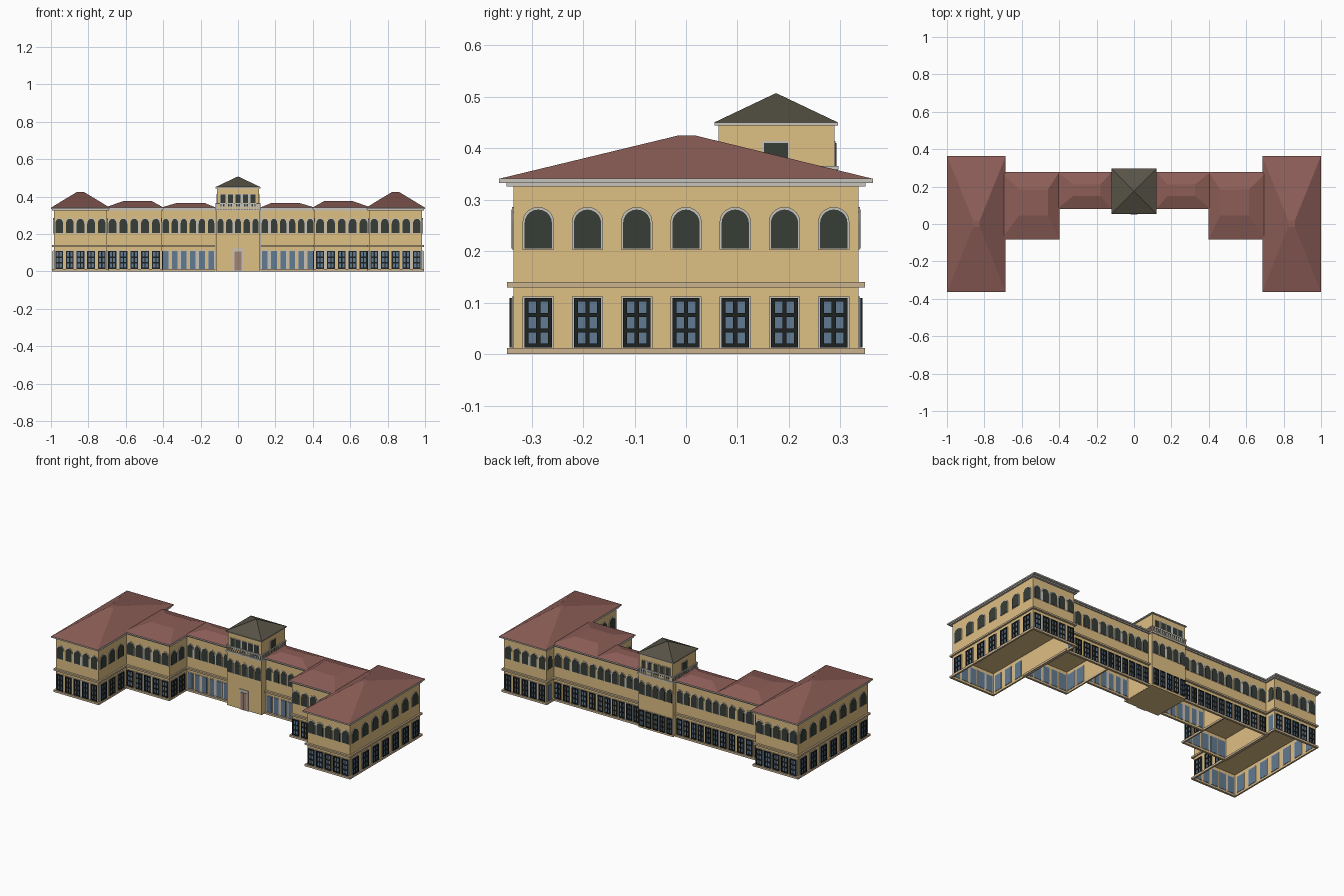
import bpy, bmesh, math
from mathutils import Vector

if "Cube" in bpy.data.objects:
    bpy.data.objects.remove(bpy.data.objects["Cube"])


def material(name, r, g, b):
    m = bpy.data.materials.new(name)
    m.diffuse_color = [(c / 255) ** 2.2 for c in (r, g, b)] + [1]
    m.use_nodes = True
    m.node_tree.nodes["Principled BSDF"].inputs["Base Color"].default_value = m.diffuse_color
    return m


WALL = material("ochre_wall", 222, 190, 130)
BAND = material("stone_band", 202, 178, 142)
TRIM = material("pale_trim", 198, 194, 186)
ROOF = material("red_tile", 140, 94, 88)
SLATE = material("dark_tile", 88, 84, 72)
DARK = material("dark_opening", 58, 64, 58)
FRAME = material("black_frame", 34, 38, 36)
GLASS = material("blue_glass", 98, 122, 146)
DOOR = material("door_wood", 165, 130, 110)

parts = {}


def mesh(name, mat):
    """One bmesh collects all pieces of a named part."""
    return parts.setdefault(name, (bmesh.new(), mat))[0]


def loft(bm, low, high, bottom=True, top=True):
    a = [bm.verts.new(p) for p in low]
    b = [bm.verts.new(p) for p in high]
    n = len(a)
    for i in range(n):
        bm.faces.new((a[i], a[(i + 1) % n], b[(i + 1) % n], b[i]))
    if bottom:
        bm.faces.new(a[::-1])
    if top:
        bm.faces.new(b)


def rect(x0, x1, y0, y1, z):
    return [(x0, y0, z), (x1, y0, z), (x1, y1, z), (x0, y1, z)]


def box(bm, x0, x1, y0, y1, z0, z1, **caps):
    loft(bm, rect(x0, x1, y0, y1, z0), rect(x0, x1, y0, y1, z1), **caps)


class Face:
    """Wall plane running from p to q, outward side on the right."""
    def __init__(self, p, q):
        self.p = Vector((*p, 0))
        d = Vector((*q, 0)) - self.p
        self.len, self.u = d.length, d.normalized()
        self.n = Vector((self.u.y, -self.u.x, 0))

    def plate(self, bm, outline, n0, n1):
        def at(n):
            return [self.p + self.u * u + self.n * n + Vector((0, 0, z)) for u, z in outline]
        loft(bm, at(n1), at(n0))

    def panel(self, bm, c, w, z0, z1, n1, n0=-0.002):
        self.plate(bm, [(c - w / 2, z0), (c - w / 2, z1), (c + w / 2, z1), (c + w / 2, z0)], n0, n1)


def arch(c, w, z0, z1, z2):
    """Rectangle with elliptical head springing at z1, crown at z2."""
    head = [(c - w / 2 * math.cos(math.pi * i / 10), z1 + (z2 - z1) * math.sin(math.pi * i / 10))
            for i in range(11)]
    return [(c - w / 2, z0)] + head + [(c + w / 2, z0)]


def arched_window(pre, f, c, w):
    f.plate(mesh(pre + "arch_trim", TRIM), arch(c, w + .008, .203, .257, .286), -.002, .003)
    f.plate(mesh(pre + "arch_opening", DARK), arch(c, w, .205, .255, .281), -.003, .0045)


def framed_window(pre, f, c, w):
    f.panel(mesh(pre + "window_trim", TRIM), c, w + .008, .012, .112, .003)
    f.panel(mesh(pre + "window_glass", GLASS), c, w, .013, .109, .0045, -.003)
    bars = mesh(pre + "window_bars", FRAME)
    t = w * .15
    for k in (-1, 0, 1):
        f.panel(bars, c + k * (w - t) / 2, t, .013, .109, .008, .003)
    for z in (.013, .0425, .0725, .102):
        f.panel(bars, c, w, z, z + .0075, .0075, .003)


def plain_window(pre, f, c, w):
    f.panel(mesh(pre + "window_trim", TRIM), c, w + .006, .012, .112, .002)
    f.panel(mesh(pre + "plain_glass", GLASS), c, w * .85, .013, .108, .004, -.003)


def windows(pre, p, q, count, lower=framed_window, upper=arched_window):
    f = Face(p, q)
    step = f.len / count
    w = min(.053, step * .72)
    for i in range(count):
        for make in (lower, upper):
            if make:
                make(pre, f, step * (i + .5), w)


def frustum(bm, x0, x1, y0, y1, z0, top, z1):
    loft(bm, rect(x0, x1, y0, y1, z0), rect(*top, z1))


def block(name, x0, x1, y0, y1, ox, oy, top, ztop):
    """Two-storey wing: open ground floor shell, slab bands, cornice, hip roof."""
    wall = mesh("side_" + name + "_walls", WALL)
    box(wall, x0, x1, y0, y1, 0, .13, bottom=False, top=False)
    box(wall, x0, x1, y0, y1, .13, .33)
    band = mesh("side_" + name + "_bands", BAND)
    b, c = ox * .7, .013
    box(band, x0 - b, x1 + b, y0 - c, y1 + c, .13, .14)
    for ya, yb in ((y0 - c, y0), (y1, y1 + c)):
        box(band, x0 - b, x1 + b, ya, yb, 0, .012)
    for xa, xb in ((x0 - b, x0), (x1, x1 + b)):
        box(band, xa, xb, y0, y1, 0, .012)
    eave = mesh("side_" + name + "_cornice", TRIM)
    box(eave, x0 - b, x1 + b, y0 - oy * .5, y1 + oy * .5, .326, .334)
    box(eave, x0 - ox, x1 + ox, y0 - oy, y1 + oy, .333, .341)
    frustum(mesh("side_" + name + "_roof", ROOF), x0 - ox, x1 + ox, y0 - oy, y1 + oy, .341, top, ztop)


# Right-hand wings (mirrored to the left later)
block("end_wing", .70, .985, -.335, .335, .014, .028, (.825, .86, -.015, .018), .425)
block("middle_wing", .41, .70, -.07, .265, .011, .014, (.46, .615, .045, .185), .375)
block("connector", .12, .41, .095, .265, .001, .014, (.18, .325, .15, .21), .366)

windows("side_", (.70, -.335), (.985, -.335), 5)
windows("side_", (.985, -.335), (.985, .335), 7)
windows("side_", (.985, .335), (.70, .335), 5)
windows("side_", (.70, -.085), (.70, -.335), 3)
windows("side_", (.70, .335), (.70, .28), 1, plain_window)
windows("side_", (.41, -.07), (.70, -.07), 5)
windows("side_", (.70, .265), (.41, .265), 5)
windows("side_", (.41, .08), (.41, -.07), 2)
windows("side_", (.12, .095), (.41, .095), 6, plain_window)
windows("side_", (.41, .265), (.12, .265), 6)

# Central tower
TX, T0, T1 = .117, .06, .29
box(mesh("tower_walls", WALL), -TX, TX, T0, T1, 0, .33)
box(mesh("tower_upper_walls", WALL), -.112, .112, T0 + .003, T1 - .001, .33, .447)
box(mesh("tower_cornice", TRIM), -.121, .121, .054, .296, .324, .334)
box(mesh("tower_eave", TRIM), -.12, .12, .055, .295, .444, .45)
loft(mesh("tower_roof", SLATE), rect(-.121, .121, .054, .296, .45),
     rect(-.001, .001, .174, .176, .507))
front, back = ((-TX, T0), (TX, T0)), ((TX, T1), (-TX, T1))
windows("tower_", *front, 5, None)
windows("tower_", *back, 5)

# Entrance door with surround and two leaves
f = Face(*front)
f.panel(mesh("door_surround", TRIM), TX, .06, 0, .122, .005)
f.panel(mesh("door_leaf", DOOR), TX, .04, .004, .106, .008)
f.panel(mesh("door_split", FRAME), TX, .002, .004, .106, .009)

# Belvedere windows and balustrade around the tower
RX, R0, R1 = .119, .056, .294
corners = [(-RX, R0), (RX, R0), (RX, R1), (-RX, R1)]
for i in range(4):
    r = Face(corners[i], corners[(i + 1) % 4])
    rail = mesh("tower_balustrade", TRIM)
    r.panel(rail, r.len / 2, r.len, .359, .366, .002, -.003)
    for k in range(17):
        r.panel(rail, r.len * (k + .5) / 17, .006, .334, .359, .001, -.002)
    along_x = i % 2 == 0
    inset = Face(*[((-.112, T0 + .003), (.112, T0 + .003)), ((.112, T0), (.112, T1)),
                   ((.112, T1 - .001), (-.112, T1 - .001)), ((-.112, T1), (-.112, T0))][i])
    n, w = (5, .027) if along_x else (1, .046)
    for k in range(n):
        c = inset.len / 2 + (k - (n - 1) / 2) * .04
        inset.panel(mesh("belvedere_trim", TRIM), c, w + .008, .345, .414, .002)
        inset.panel(mesh("belvedere_opening", DARK), c, w, .347, .41, .0035)

# Turn every collected part into an object
for name, (bm, mat) in parts.items():
    bmesh.ops.recalc_face_normals(bm, faces=bm.faces)
    me = bpy.data.meshes.new(name)
    bm.to_mesh(me)
    bm.free()
    me.materials.append(mat)
    ob = bpy.data.objects.new(name, me)
    bpy.context.collection.objects.link(ob)
    if name.startswith("side_"):
        ob.modifiers.new("mirror", "MIRROR").use_mirror_merge = False
